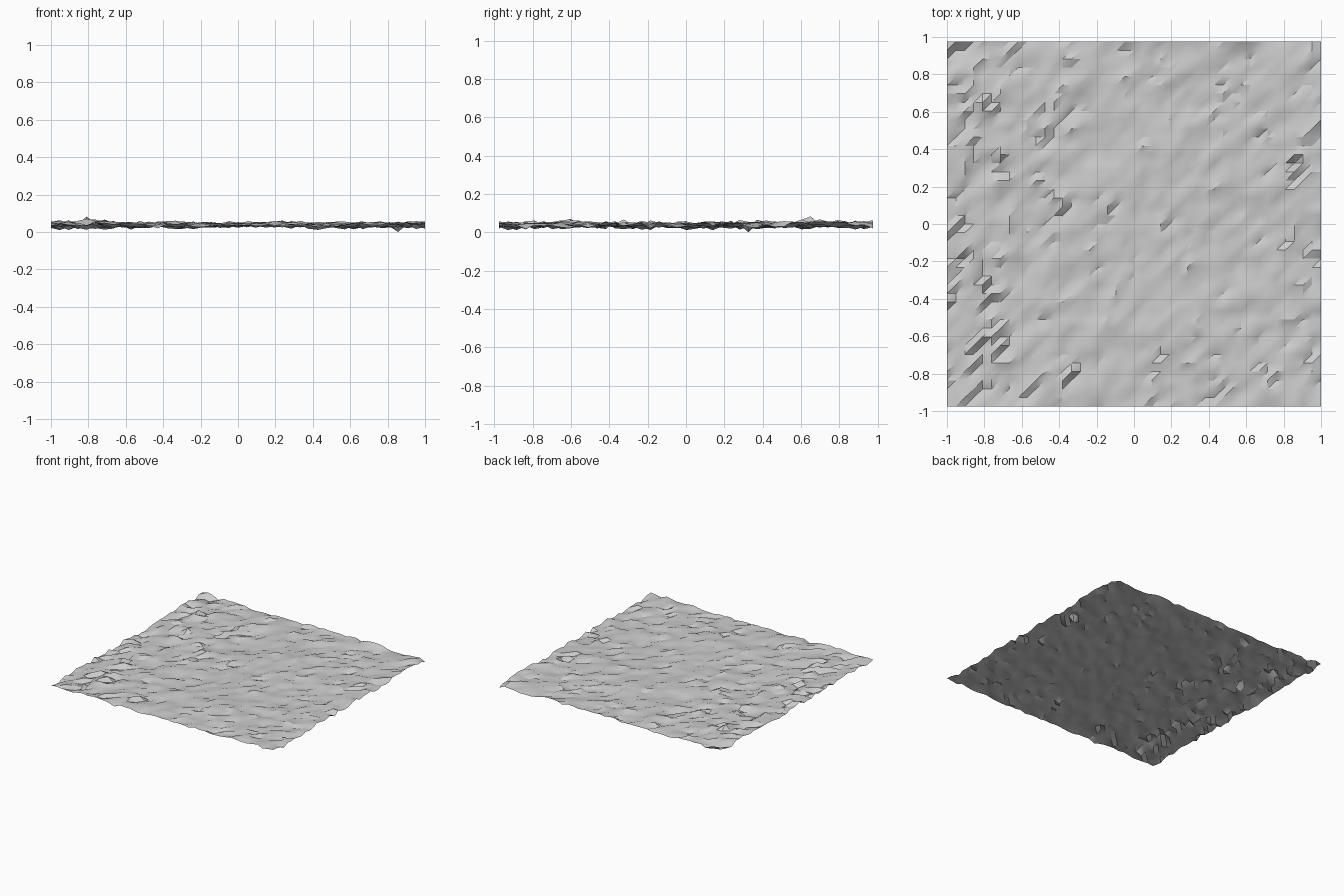
import bpy
import math
import random
from mathutils import Vector, noise

cube = bpy.data.objects.get("Cube")
if cube:
    bpy.data.objects.remove(cube, do_unlink=True)

random.seed(7)
NX, NY = 42, 42
HALF_X, HALF_Y = 1.0, 0.975


def bump(x, y, cx, cy, radius):
    """Soft round swell."""
    return math.exp(-((x - cx) ** 2 + (y - cy) ** 2) / radius ** 2)


def height(x, y):
    # Rough along the left and right sides, calmer through the middle
    rough = 0.75 + 0.35 * bump(x, 0, -0.8, 0, 0.4) + 0.2 * bump(x, 0, 0.9, 0, 0.25)
    swell = 0.012 * bump(x, y, -0.75, 0.62, 0.22) + 0.008 * bump(x, y, 0.25, 0.33, 0.25)
    broad = 0.009 * noise.noise(Vector((x * 2.5, y * 2.5, 3.1)))
    ripple = 0.016 * noise.noise(Vector((x * 8, y * 8, 7.7)))
    grain = random.gauss(0, 0.0082)
    return 0.038 + swell + broad + rough * (ripple + grain)


# Ground sheet: regular grid, every cell split along the same diagonal
verts = []
for j in range(NY + 1):
    for i in range(NX + 1):
        x = HALF_X * (2 * i / NX - 1)
        y = HALF_Y * (2 * j / NY - 1)
        verts.append((x, y, min(max(height(x, y), 0.005), 0.085)))

# Rest the lowest point on the floor
lowest = min(range(len(verts)), key=lambda k: verts[k][2])
verts[lowest] = (verts[lowest][0], verts[lowest][1], 0)

faces = []
for j in range(NY):
    for i in range(NX):
        a = j * (NX + 1) + i
        b, c, d = a + 1, a + NX + 2, a + NX + 1
        faces += [(a, b, c), (a, c, d)]

mesh = bpy.data.meshes.new("rough_ground")
mesh.from_pydata(verts, [], faces)
ground = bpy.data.objects.new("rough_ground", mesh)
bpy.context.collection.objects.link(ground)

# Stone grey
grey = bpy.data.materials.new("stone_grey")
grey.use_nodes = True
colour = (0.6, 0.6, 0.6, 1)
grey.diffuse_color = colour
grey.node_tree.nodes["Principled BSDF"].inputs["Base Color"].default_value = colour
mesh.materials.append(grey)

# Smooth shading with sharp breaks at the steep steps
bpy.ops.object.select_all(action="DESELECT")
ground.select_set(True)
bpy.context.view_layer.objects.active = ground
bpy.ops.object.shade_smooth_by_angle(angle=math.radians(30))
